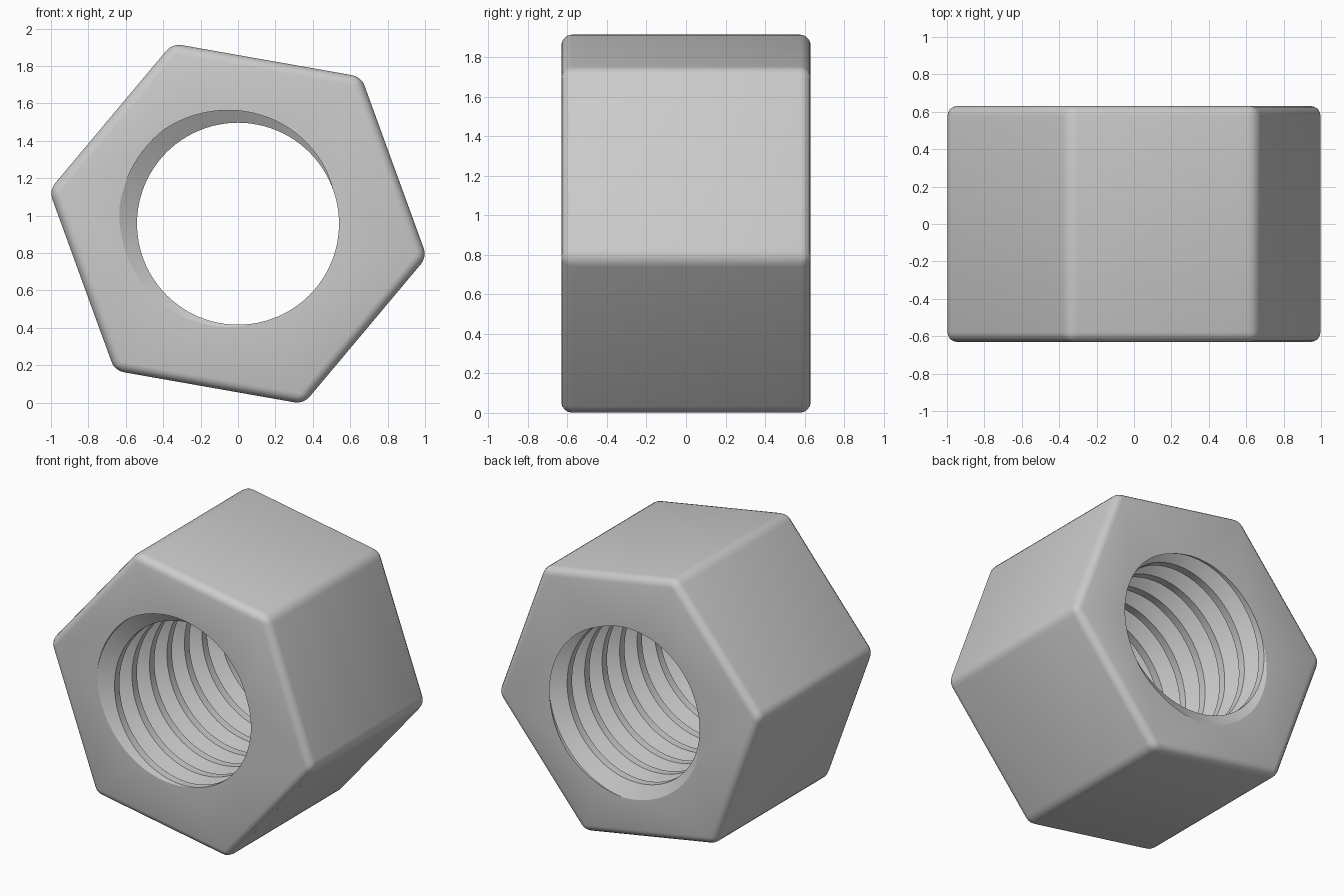
import bpy, bmesh, math
from mathutils import Vector

cube = bpy.data.objects.get("Cube")
if cube:
    bpy.data.objects.remove(cube)

HALF = 0.63            # half the length along the bore
CENTRE_Z = 0.957
CORNER_R = 1.0254      # hexagon corner radius before rounding
TURN = math.radians(-10)
BEVEL = 0.052
PITCH, MINOR, MAJOR = 0.191, 0.54, 0.64
GROOVE_START = math.radians(150)   # angle where the groove meets the front
STEPS = 96


def ring_point(radius, angle, y):
    return Vector((radius * math.cos(angle), y, CENTRE_Z + radius * math.sin(angle)))


def add_body(bm):
    """Rounded hexagonal prism, left open at both ends."""
    rings = [[bm.verts.new(ring_point(CORNER_R, TURN + i * math.tau / 6, y)) for i in range(6)]
             for y in (-HALF, HALF)]
    for ring in rings:
        bm.faces.new(ring)
    for i in range(6):
        j = (i + 1) % 6
        bm.faces.new((rings[0][i], rings[0][j], rings[1][j], rings[1][i]))
    bm.normal_update()
    bmesh.ops.recalc_face_normals(bm, faces=bm.faces[:])
    bmesh.ops.bevel(bm, geom=bm.edges[:], offset=BEVEL, segments=4, profile=0.5,
                    affect='EDGES', clamp_overlap=True)
    ends = [f for f in bm.faces if all(abs(abs(v.co.y) - HALF) < 1e-4 for v in f.verts)]
    bmesh.ops.delete(bm, geom=ends, context='FACES_ONLY')


def add_thread(bm):
    """Right-handed thread swept as a helix and trimmed flush with the ends."""
    profile = [(-0.06, MAJOR), (0.06, MAJOR), (0.36, MINOR), (0.64, MINOR)]
    rows = []
    for n in range(-2, 10):
        for offset, radius in profile:
            row = []
            for i in range(STEPS + 1):
                angle = i * math.tau / STEPS
                lead = (GROOVE_START - angle) / math.tau
                row.append(bm.verts.new(ring_point(radius, angle, -HALF + PITCH * (n + offset + lead))))
            rows.append(row)
    faces = []
    for a, b in zip(rows, rows[1:]):
        for i in range(STEPS):
            faces.append(bm.faces.new((a[i], a[i + 1], b[i + 1], b[i])))
    bmesh.ops.remove_doubles(bm, verts=[v for row in rows for v in row], dist=1e-5)
    for side in (-1, 1):
        bmesh.ops.bisect_plane(bm, geom=bm.verts[:] + bm.edges[:] + bm.faces[:], dist=1e-5,
                               plane_co=(0, side * HALF, 0), plane_no=(0, side, 0), clear_outer=True)


# Thread is trimmed on its own mesh, then merged with the body
bm = bmesh.new()
add_thread(bm)
thread_mesh = bpy.data.meshes.new("thread")
bm.to_mesh(thread_mesh)
bm.free()

bm = bmesh.new()
add_body(bm)
bm.from_mesh(thread_mesh)
bpy.data.meshes.remove(thread_mesh)

# Flat end faces between the outline and the bore
for side in (-1, 1):
    rim = [e for e in bm.edges if e.is_boundary and all(abs(v.co.y - side * HALF) < 1e-3 for v in e.verts)]
    bmesh.ops.triangle_fill(bm, use_beauty=True, use_dissolve=False, edges=rim, normal=(0, side, 0))
bmesh.ops.recalc_face_normals(bm, faces=bm.faces[:])

mesh = bpy.data.meshes.new("hex_nut")
bm.to_mesh(mesh)
bm.free()
nut = bpy.data.objects.new("hex_nut", mesh)
bpy.context.collection.objects.link(nut)

# Plain grey metal
grey = bpy.data.materials.new("plain_grey")
grey.use_nodes = True
colour = (0.6, 0.6, 0.6, 1)
grey.diffuse_color = colour
grey.node_tree.nodes["Principled BSDF"].inputs["Base Color"].default_value = colour
mesh.materials.append(grey)

bpy.ops.object.select_all(action='DESELECT')
nut.select_set(True)
bpy.context.view_layer.objects.active = nut
bpy.ops.object.shade_smooth_by_angle(angle=math.radians(26))
